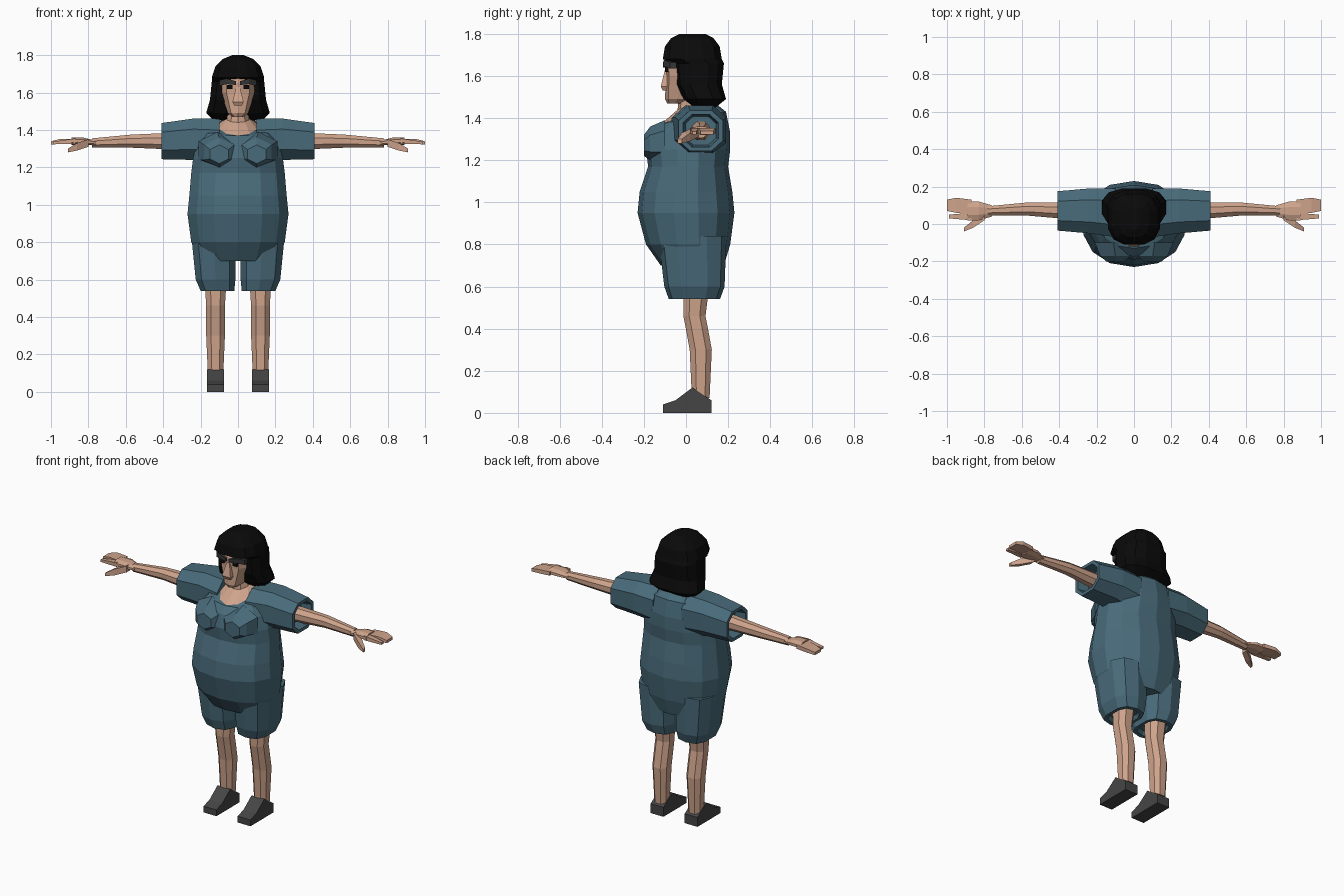
import bpy
import bmesh
import math

cube = bpy.data.objects.get("Cube")
if cube:
    bpy.data.objects.remove(cube, do_unlink=True)


def make_material(name, red, green, blue):
    material = bpy.data.materials.new(name)
    material.use_nodes = True
    colour = (red, green, blue, 1)
    material.diffuse_color = colour
    shader = next(n for n in material.node_tree.nodes if n.type == "BSDF_PRINCIPLED")
    shader.inputs["Base Color"].default_value = colour
    return material


cloth = make_material("teal cloth", .066, .147, .195)
skin = make_material("skin", .62, .37, .26)
black = make_material("black hair", .003, .003, .003)
leather = make_material("dark grey leather", .06, .06, .06)
brow_grey = make_material("brow grey", .035, .035, .035)


def unit_ring(sides, power):
    """Rounded polygon that exactly fills the square from minus one to one."""
    points = []
    for i in range(sides):
        angle = math.tau * (i + .5) / sides
        c, s = math.cos(angle), math.sin(angle)
        points.append((math.copysign(abs(c) ** (2 / power), c),
                       math.copysign(abs(s) ** (2 / power), s)))
    wide = max(u for u, v in points)
    high = max(v for u, v in points)
    return [(u / wide, v / high) for u, v in points]


def loft(name, material, axis, sections, sides=8, power=2, side=1):
    """Skin sections (position, a, b, a_radius, b_radius[, tilt]) along an axis."""
    bm = bmesh.new()
    shape = unit_ring(sides, power)
    rings = []
    for position, a, b, a_radius, b_radius, *tilt in sections:
        ring = []
        for u, v in shape:
            point = [a + u * a_radius, b + v * b_radius]
            point.insert("xyz".index(axis), position + sum(tilt) * v)
            point[0] *= side
            ring.append(bm.verts.new(point))
        rings.append(ring)
    for low, high in zip(rings, rings[1:]):
        for i in range(sides):
            j = (i + 1) % sides
            bm.faces.new((low[i], low[j], high[j], high[i]))
    bm.faces.new(rings[0])
    bm.faces.new(rings[-1])
    bmesh.ops.recalc_face_normals(bm, faces=bm.faces)
    mesh = bpy.data.meshes.new(name)
    bm.to_mesh(mesh)
    bm.free()
    mesh.materials.append(material)
    obj = bpy.data.objects.new(name, mesh)
    bpy.context.collection.objects.link(obj)


def centred(name, material, rows, **options):
    """Upright part on the middle plane, from rows (z, y, half_width, half_depth[, tilt])."""
    sections = [(z, 0, *rest) for z, *rest in rows]
    loft(name, material, "z", sections, **options)


def pair(name, material, axis, sections, **options):
    """Left part and its mirrored right twin."""
    for word, side in (("left", 1), ("right", -1)):
        loft(f"{word}_{name}", material, axis, sections, side=side, **options)


def tube(rows, flat=1):
    """Sections from rows (position, a, b, radius), squashed by one ratio."""
    return [(position, a, b, radius, radius * flat) for position, a, b, radius in rows]


def hollow(sections):
    """Fold the last section inwards to make an open cuff."""
    position, a, b, a_radius, b_radius = sections[-1]
    inside = position + (sections[-2][0] - position) * .4
    return sections + [(depth, a, b, a_radius * shrink, b_radius * shrink)
                       for depth, shrink in ((position, .8), (inside, .7))]


# Shirt: round belly narrowing to a neckline that dips at the front
neckline = (1.42, .01, .1, .13, .05)
centred("shirt", cloth, [
    (.7, .03, .2, .15),
    (.8, .01, .25, .2),
    (.95, 0, .27, .23),
    (1.05, 0, .26, .22),
    (1.17, .01, .25, .19),
    (1.25, .01, .24, .2),
    (1.33, .02, .22, .19),
    (1.4, .03, .19, .16, .03),
    neckline], sides=14, power=2.2)
pair("bust", cloth, "y", tube([
    (-.1, .11, 1.29, .1),
    (-.17, .1, 1.28, .08),
    (-.2, .1, 1.27, .05)]), sides=6)

# Short sleeves and shorts with open cuffs
pair("sleeve", cloth, "x", hollow(tube([
    (.1, .06, 1.34, .13),
    (.24, .07, 1.35, .12),
    (.41, .07, 1.34, .105)], flat=.92)), power=2.5)
pair("shorts_leg", cloth, "z", hollow(tube([
    (.84, .13, .03, .12),
    (.6, .12, .04, .106),
    (.54, .11, .04, .09)], flat=1.35)), sides=10, power=2.8)

# Bare legs with knee and calf
pair("leg", skin, "z", tube([
    (.62, .12, .05, .06),
    (.46, .12, .04, .05),
    (.41, .12, .05, .05),
    (.3, .12, .07, .05),
    (.07, .12, .07, .04)], flat=1.05), power=2.4)

# Wedge shoes standing on the ground, from toe to heel
shoe_heights = ((-.11, .04), (-.05, .06), (.03, .12), (.09, .08), (.12, .06))
pair("shoe", leather, "y", [(y, .12, height / 2, .045, height / 2)
                            for y, height in shoe_heights], sides=4)

# Arms and hands
pair("arm", skin, "x", tube([
    (.34, .07, 1.34, .045),
    (.57, .08, 1.34, .035),
    (.78, .07, 1.33, .025)]))
pair("palm", skin, "x", tube([
    (.76, .07, 1.33, .03),
    (.83, .07, 1.34, .05),
    (.89, .07, 1.34, .05)], flat=.4))
pair("fingers", skin, "x", tube([
    (.87, .09, 1.34, .04),
    (.95, .1, 1.34, .04),
    (1, .1, 1.33, .03)], flat=.3), sides=4)
pair("pointing_finger", skin, "x", tube([
    (.87, .04, 1.34, .02),
    (.99, .04, 1.33, .01)], flat=.7), sides=4)
pair("thumb", skin, "x", tube([
    (.8, .04, 1.33, .02),
    (.86, 0, 1.31, .02),
    (.91, -.03, 1.29, .01)]), sides=4)

# Neck rising from the neckline
centred("neck", skin, [
    neckline,
    (1.46, .03, .06, .07, .02),
    (1.53, .03, .05, .06)], sides=10)

# Face
centred("head", skin, [
    (1.47, -.03, .03, .06),
    (1.49, 0, .055, .1),
    (1.6, 0, .09, .095),
    (1.65, 0, .09, .1),
    (1.71, 0, .08, .09)], sides=10, power=2.5)
centred("nose", skin, [
    (1.53, -.09, .02, .02),
    (1.55, -.1, .03, .02),
    (1.63, -.09, .01, .01)], sides=4)

# Eyes and heavy brows
pair("eye", black, "x", tube([
    (.03, -.09, 1.63, .01),
    (.06, -.09, 1.63, .01)]), sides=4)
pair("brow", brow_grey, "x", tube([
    (.01, -.1, 1.65, .01),
    (.06, -.09, 1.66, .015),
    (.1, -.06, 1.65, .015)]), sides=4)

# Shoulder-length hair, set back beside the face and overhanging as a fringe
centred("hair", black, [
    (1.45, .09, .13, .05),
    (1.49, .09, .17, .1),
    (1.56, .06, .15, .11),
    (1.66, .06, .14, .12),
    (1.68, .03, .14, .14),
    (1.74, .03, .12, .13),
    (1.78, .03, .08, .1),
    (1.8, .03, .03, .06)], sides=12, power=2.7)
